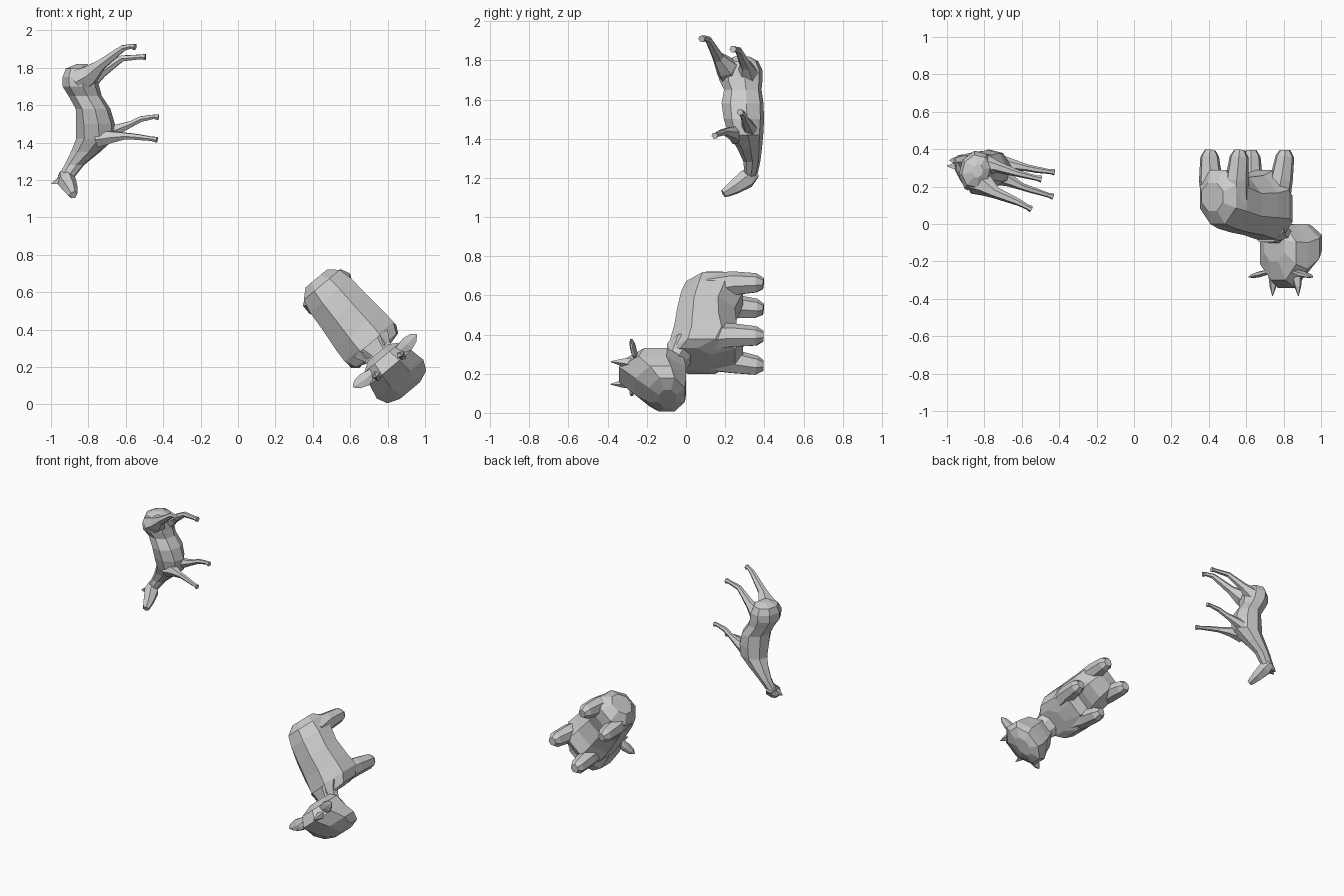
import bpy, bmesh, math
from mathutils import Vector as V


def mesh(name, verts, faces):
    me = bpy.data.meshes.new(name)
    me.from_pydata([tuple(v) for v in verts], [], faces)
    ob = bpy.data.objects.new(name, me)
    bpy.context.collection.objects.link(ob)
    # consistent outward faces
    bm = bmesh.new()
    bm.from_mesh(me)
    bmesh.ops.recalc_face_normals(bm, faces=bm.faces)
    bm.to_mesh(me)
    bm.free()
    return ob


def loft(name, rings, n=8):
    """rings: (centre, half axis u, half axis v), skinned and capped"""
    verts, faces = [], []
    k = 1 / math.cos(math.pi / n) if n % 2 == 0 else 1.05
    for c, u, v in rings:
        for i in range(n):
            a = 2 * math.pi * (i + 0.5) / n
            verts.append(c + u * k * math.cos(a) + v * k * math.sin(a))
    for r in range(len(rings) - 1):
        for i in range(n):
            j = (i + 1) % n
            faces.append((r * n + i, r * n + j, (r + 1) * n + j, (r + 1) * n + i))
    faces.append(tuple(range(n)))
    faces.append(tuple((len(rings) - 1) * n + i for i in range(n)))
    return mesh(name, verts, faces)


def tube(name, pts, radii, n=6):
    """tapered limb along a path"""
    pts = [V(p) for p in pts]
    rings = []
    for i, p in enumerate(pts):
        t = (pts[min(i + 1, len(pts) - 1)] - pts[max(i - 1, 0)]).normalized()
        u = t.cross(V((0.25, 0.95, 0.1))).normalized()
        if abs(t.y) > 0.8:
            u = t.cross(V((0.64, 0, -0.77))).normalized()
        rings.append((p, u * radii[i], t.cross(u) * radii[i]))
    return loft(name, rings, n)


# ---------- stocky horned animal: back towards -y, lying diagonal in xz ----------
F, S, Y = V((0.64, 0, -0.77)), V((0.77, 0, 0.64)), V((0, 1, 0))


def P(s, y, f):
    return F * f + S * (0.752 + s) + Y * y


def barrel(name, secs, n=8):
    return loft(name, [(P(0, (a + b) / 2, f), S * w, Y * (b - a) / 2)
                       for f, w, a, b in secs], n)


barrel("bull_body", [(-.25, .075, .07, .22), (-.205, .125, .0, .29), (-.13, .143, -.025, .29),
                     (-.02, .15, -.045, .25), (.10, .163, -.06, .26), (.19, .168, -.08, .29),
                     (.25, .14, -.09, .25), (.27, .09, -.09, .12)])
barrel("bull_neck", [(.20, .12, -.095, .10), (.26, .085, -.10, .03), (.32, .08, -.12, -.01)])
barrel("bull_head", [(.265, .07, -.20, -.04), (.30, .125, -.30, -.01), (.37, .145, -.342, .0),
                     (.45, .162, -.26, .0), (.505, .135, -.19, -.005), (.53, .07, -.14, -.05)])
for side, nm in ((-1, "left"), (1, "right")):
    # legs
    tube("bull_front_leg_" + nm,
         [P(side * .08, .12, .19), P(side * .105, .24, .20), P(side * .117, .36, .215),
          P(side * .117, .395, .215)], [.07, .06, .049, .028], 7)
    tube("bull_hind_leg_" + nm,
         [P(side * .07, .12, -.14), P(side * .092, .24, -.155), P(side * .102, .36, -.15),
          P(side * .102, .395, -.145)], [.072, .061, .049, .028], 7)
    # leaf-shaped ear
    e = [(.07, .33, .010, .020), (.15, .33, .014, .038), (.195, .325, .010, .026), (.22, .322, .002, .004)]
    loft("bull_ear_" + nm, [(P(side * s, -.235 - .22 * s, f), F * b, Y * a)
                            for s, f, a, b in e], 6)
    # horn
    loft("bull_horn_" + nm, [(P(side * .075, -.28, .36), F * .03, S * .034),
                             (P(side * .085, -.33, .36), F * .018, S * .02),
                             (P(side * .09, -.385, .36), F * .002, S * .002)], 5)

# ---------- slender horse: back towards -x, head down, slightly rolled ----------
UP, SIDE = V((.97, -.24, 0)), V((.24, .97, 0))
secs = [(1.82, -.86, -.81, .25, .32), (1.795, -.915, -.775, .20, .365), (1.75, -.93, -.76, .175, .385),
        (1.70, -.93, -.75, .175, .385), (1.65, -.90, -.735, .20, .38),
        (1.58, -.86, -.69, .187, .39), (1.50, -.86, -.665, .20, .392),
        (1.42, -.86, -.665, .225, .387), (1.35, -.89, -.74, .268, .382),
        (1.28, -.925, -.825, .298, .375), (1.21, -.965, -.88, .30, .36),
        (1.18, -.965, -.905, .30, .345)]
loft("horse_body_and_neck", [(V(((a + b) / 2, (c + d) / 2, z)), UP * (b - a) / 2, SIDE * (d - c) / 2)
                             for z, a, b, c, d in secs])
tube("horse_head", [(-.93, .35, 1.23), (-.917, .31, 1.195), (-.897, .25, 1.155),
                    (-.885, .21, 1.13), (-.88, .19, 1.12)], [.03, .044, .035, .025, .018])
for i, (tx, y) in enumerate(((-.998, .31), (-.985, .34))):
    tube("horse_ear_%d" % (i + 1), [(-.945, y, 1.20), ((-.945 + tx) / 2, y, 1.19), (tx, y, 1.18)],
         [.018, .012, .002], 4)

# legs: hip or shoulder, joints, hoof
tube("horse_hind_leg_left", [(-.85, .23, 1.73), (-.79, .205, 1.765), (-.735, .165, 1.815),
     (-.615, .115, 1.905), (-.57, .09, 1.915), (-.55, .08, 1.91)], [.062, .05, .027, .016, .012, .016])
tube("horse_hind_leg_right", [(-.86, .315, 1.71), (-.79, .315, 1.735), (-.73, .305, 1.775),
     (-.62, .27, 1.85), (-.52, .245, 1.858), (-.495, .24, 1.857)], [.062, .05, .027, .016, .012, .016])
tube("horse_front_leg_right", [(-.75, .33, 1.43), (-.67, .32, 1.46), (-.57, .30, 1.50),
     (-.52, .29, 1.525), (-.45, .28, 1.538), (-.425, .277, 1.535)], [.045, .03, .016, .015, .011, .015])
tube("horse_front_leg_left", [(-.75, .26, 1.42), (-.67, .235, 1.43), (-.60, .20, 1.435),
     (-.54, .18, 1.43), (-.46, .155, 1.42), (-.433, .147, 1.415)], [.045, .03, .017, .015, .011, .015])
